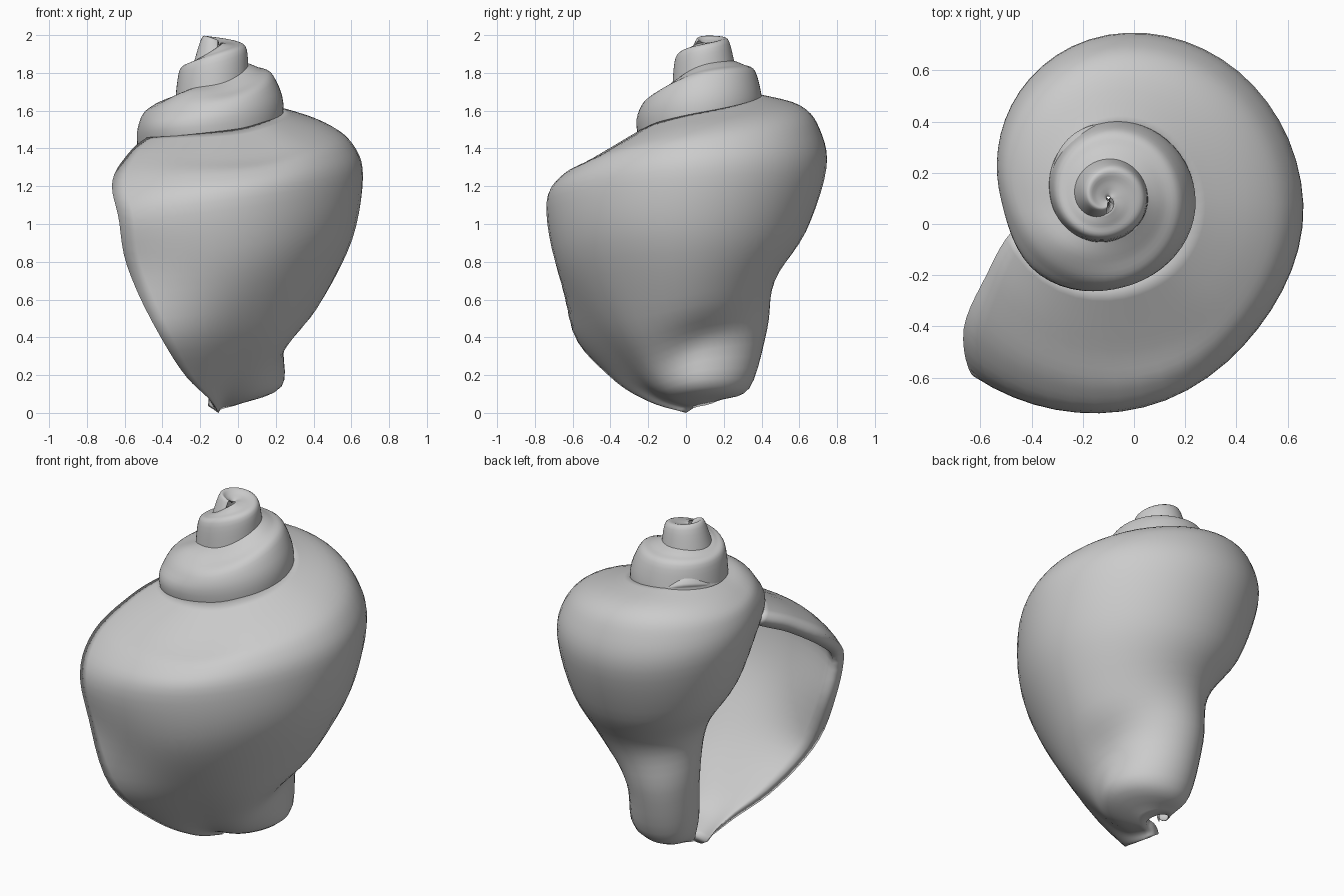
import bpy, math
from mathutils import Vector

if "Cube" in bpy.data.objects:
    bpy.data.objects.remove(bpy.data.objects["Cube"])

AXIS = (-0.10, 0.10)      # coiling axis in plan
LIP = 227.0               # plan angle of the aperture lip, degrees

# Body whorl: turns back from the lip -> profile (radius, height) from suture to base
BODY = {
    0.00: [(.40, 1.46), (.56, 1.38), (.76, 1.23), (.87, 1.05), (.83, .78), (.77, .43), (.53, .19), (.30, .06), (.10, .00)],
    0.15: [(.345, 1.50), (.60, 1.35), (.75, 1.27), (.825, 1.14), (.78, .82), (.61, .48), (.41, .23), (.25, .09), (.07, .02)],
    0.25: [(.34, 1.545), (.60, 1.43), (.72, 1.35), (.775, 1.20), (.74, .90), (.55, .50), (.39, .27), (.28, .10), (.07, .03)],
    0.37: [(.325, 1.60), (.58, 1.52), (.71, 1.42), (.76, 1.25), (.70, .92), (.52, .58), (.35, .38), (.33, .14), (.08, .04)],
    0.62: [(.27, 1.69), (.50, 1.63), (.60, 1.51), (.635, 1.30), (.52, .97), (.35, .73), (.32, .45), (.22, .14), (.06, .07)],
    0.87: [(.18, 1.70), (.32, 1.64), (.40, 1.57), (.415, 1.42), (.32, 1.11), (.11, .83), (.03, .55), (.05, .28), (.03, .07)],
    1.00: [(.16, 1.73), (.27, 1.69), (.36, 1.60), (.395, 1.46), (.22, 1.11), (.03, .82), (.01, .55), (.03, .28), (.02, .08)],
}
LIP_SWEEP = [-28, -15, -5, 5, 7, 18, 24, 35, 40]   # the lip edge leans back at the top

# Spire: turns, suture r/z, shoulder r/z, lower edge r/z
SPIRE = [
    (1.15, .15, 1.76, .33, 1.64, .345, 1.49),
    (1.37, .14, 1.85, .29, 1.78, .340, 1.59),
    (1.62, .14, 1.87, .265, 1.81, .300, 1.67),
    (1.87, .11, 1.87, .205, 1.82, .225, 1.69),
    (2.15, .05, 1.95, .150, 1.89, .165, 1.74),
    (2.37, .01, 1.96, .140, 1.94, .155, 1.83),
    (2.62, .00, 1.95, .120, 1.98, .155, 1.86),
    (2.87, .00, 1.95, .085, 1.99, .130, 1.86),
    (3.10, .00, 1.95, .040, 1.97, .070, 1.92),
]


def hermite(keys, vals, t):
    """Smooth interpolation through unevenly spaced keys."""
    n = len(keys)
    i = max(j for j in range(n - 1) if keys[j] <= t or j == 0)

    def slope(j):
        a, b = max(j - 1, 0), min(j + 1, n - 1)
        return (vals[b] - vals[a]) / (keys[b] - keys[a])
    h = keys[i + 1] - keys[i]
    u = (t - keys[i]) / h
    return (vals[i] * (2*u**3 - 3*u**2 + 1) + slope(i) * h * (u**3 - 2*u**2 + u)
            + vals[i + 1] * (3*u**2 - 2*u**3) + slope(i + 1) * h * (u**3 - u**2))


# Collect the key profiles as (radius, height, angle sweep)
keys, rows = [], []
for t, prof in BODY.items():
    keys.append(t)
    rows.append([Vector((r, z, LIP_SWEEP[k] if t == 0 else 0)) for k, (r, z) in enumerate(prof)])
for t, rs, zs, rh, zh, rl, zl in SPIRE:
    pts = [(rs, zs), ((rs + rh) / 2, (zs + zh) / 2 + .005), (rh, zh), (rl, zl)]
    if t < 1.5:   # inner column behind the aperture
        pts += [(rl * f, zl - 1.4 * d) for f, d in
                ((.7, .25), (.2, .46), (.08, .65), (.08, .83), (.06, 1))]
    else:         # hidden edge tucked just inside the whorl below
        pts += [(rl * (1 - .03 * k), zl - .006 * k) for k in range(1, 6)]
    keys.append(t)
    rows.append([Vector((r, z, 0)) for r, z in pts])

# Sweep the profile round the axis into one scrolled sheet
STEPS, ACROSS = 170, 41
columns = [[row[k] for row in rows] for k in range(9)]
verts, faces = [], []
for s in range(STEPS + 1):
    t = keys[-1] * s / STEPS
    ctrl = [hermite(keys, c, t) for c in columns]
    for j in range(ACROSS):
        r, z, sweep = hermite(list(range(9)), ctrl, 8 * j / (ACROSS - 1))
        a = math.radians(LIP + 360 * t + sweep)
        r = max(r, .008)
        verts.append((AXIS[0] + r * math.cos(a), AXIS[1] + r * math.sin(a), min(max(z, 0), 2)))
for s in range(STEPS):
    for j in range(ACROSS - 1):
        a = s * ACROSS + j
        faces.append((a, a + 1, a + ACROSS + 1, a + ACROSS))

mesh = bpy.data.meshes.new("shell")
mesh.from_pydata(verts, [], faces)
shell = bpy.data.objects.new("shell", mesh)
bpy.context.collection.objects.link(shell)

# Wall thickness, thicker towards the lip
group = shell.vertex_groups.new(name="wall")
for s in range(STEPS + 1):
    w = max(.08, 1 - 1.4 * keys[-1] * s / STEPS)
    group.add(list(range(s * ACROSS, (s + 1) * ACROSS)), w, 'REPLACE')
wall = shell.modifiers.new("wall", 'SOLIDIFY')
wall.thickness = .07
wall.offset = -1
wall.vertex_group = "wall"

# Smooth shading
bpy.context.view_layer.objects.active = shell
shell.select_set(True)
bpy.ops.object.shade_smooth_by_angle(angle=math.radians(50))
